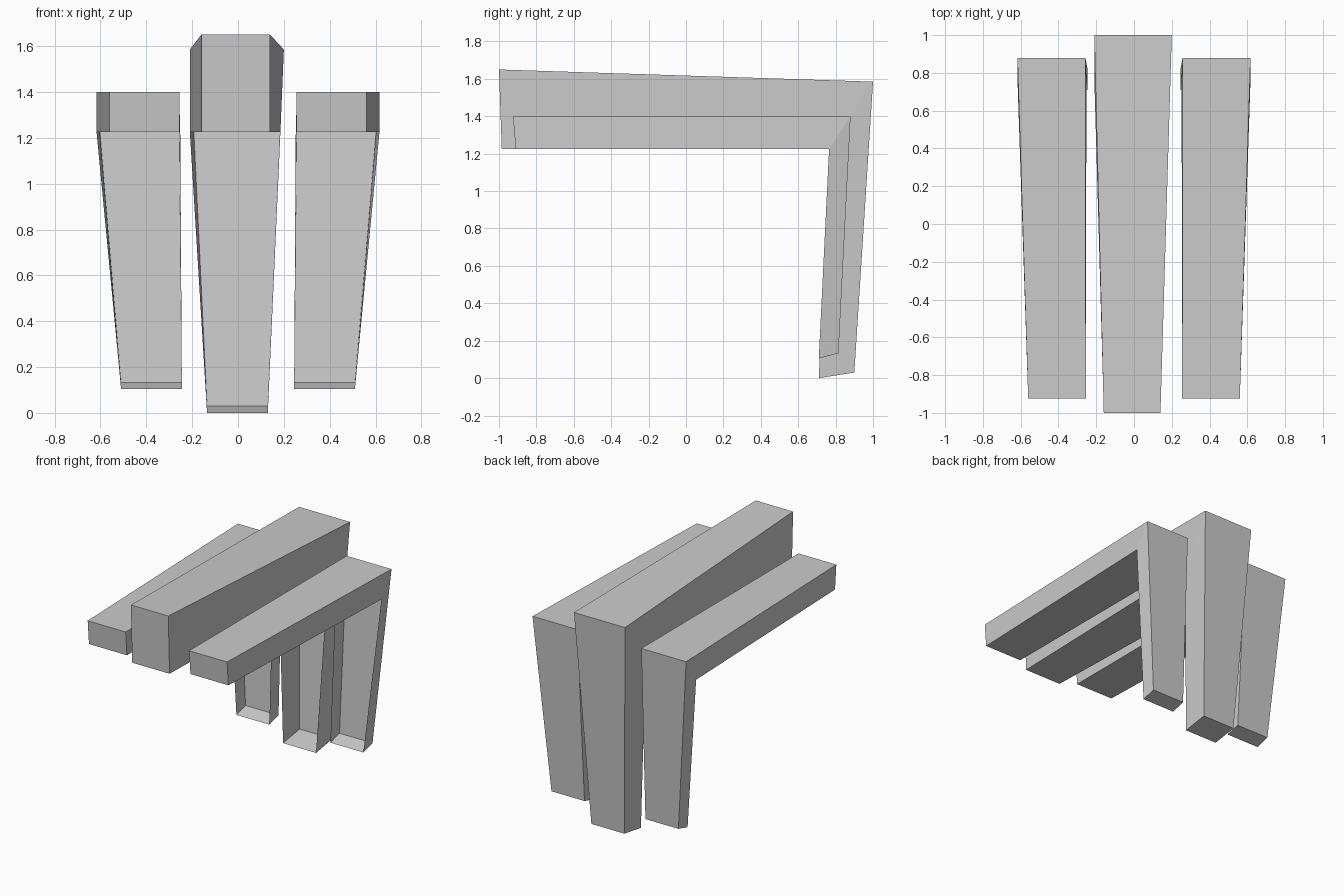
import bpy, bmesh

if "Cube" in bpy.data.objects:
    bpy.data.objects.remove(bpy.data.objects["Cube"])


def bent_beam(name, sections):
    """Box swept through three sections: front end, mitred corner, foot.
    Each section is (outer_y, outer_z, x0, x1), (inner_y, inner_z, x0, x1)."""
    bm = bmesh.new()
    rings = []
    for (oy, oz, o0, o1), (iy, iz, i0, i1) in sections:
        pts = [(o0, oy, oz), (o1, oy, oz), (i1, iy, iz), (i0, iy, iz)]
        rings.append([bm.verts.new(p) for p in pts])
    for part, (a, b) in enumerate(zip(rings, rings[1:])):
        for k in range(4):
            if part == 1 and k == 2:      # the leg is hollow: open on its front
                continue
            n = (k + 1) % 4
            bm.faces.new((a[k], a[n], b[n], b[k]))
    bm.faces.new(rings[0][::-1])          # front end cap
    bm.faces.new(rings[-1])               # foot cap
    bmesh.ops.recalc_face_normals(bm, faces=bm.faces[:])
    # the top face must point up
    bm.faces.ensure_lookup_table()
    if bm.faces[0].normal.z < 0:
        bmesh.ops.reverse_faces(bm, faces=bm.faces[:])
    mesh = bpy.data.meshes.new(name)
    bm.to_mesh(mesh)
    bm.free()
    obj = bpy.data.objects.new(name, mesh)
    bpy.context.collection.objects.link(obj)
    return obj


# Tall middle beam with its leg
bent_beam("middle_beam", [
    ((-1.0, 1.65, -0.16, 0.14), (-0.985, 1.225, -0.16, 0.14)),
    ((1.0, 1.585, -0.21, 0.20), (0.765, 1.225, -0.21, 0.185)),
    ((0.90, 0.03, -0.135, 0.13), (0.71, 0.0, -0.135, 0.13)),
])

# Shallow side beams with legs, mirrored left and right
side = bent_beam("side_beams", [
    ((-0.925, 1.40, 0.255, 0.56), (-0.91, 1.225, 0.255, 0.56)),
    ((0.88, 1.40, 0.257, 0.617), (0.765, 1.225, 0.252, 0.617)),
    ((0.815, 0.133, 0.245, 0.51), (0.71, 0.105, 0.245, 0.51)),
])
mirror = side.modifiers.new("mirror", 'MIRROR')
mirror.use_axis[0] = True
